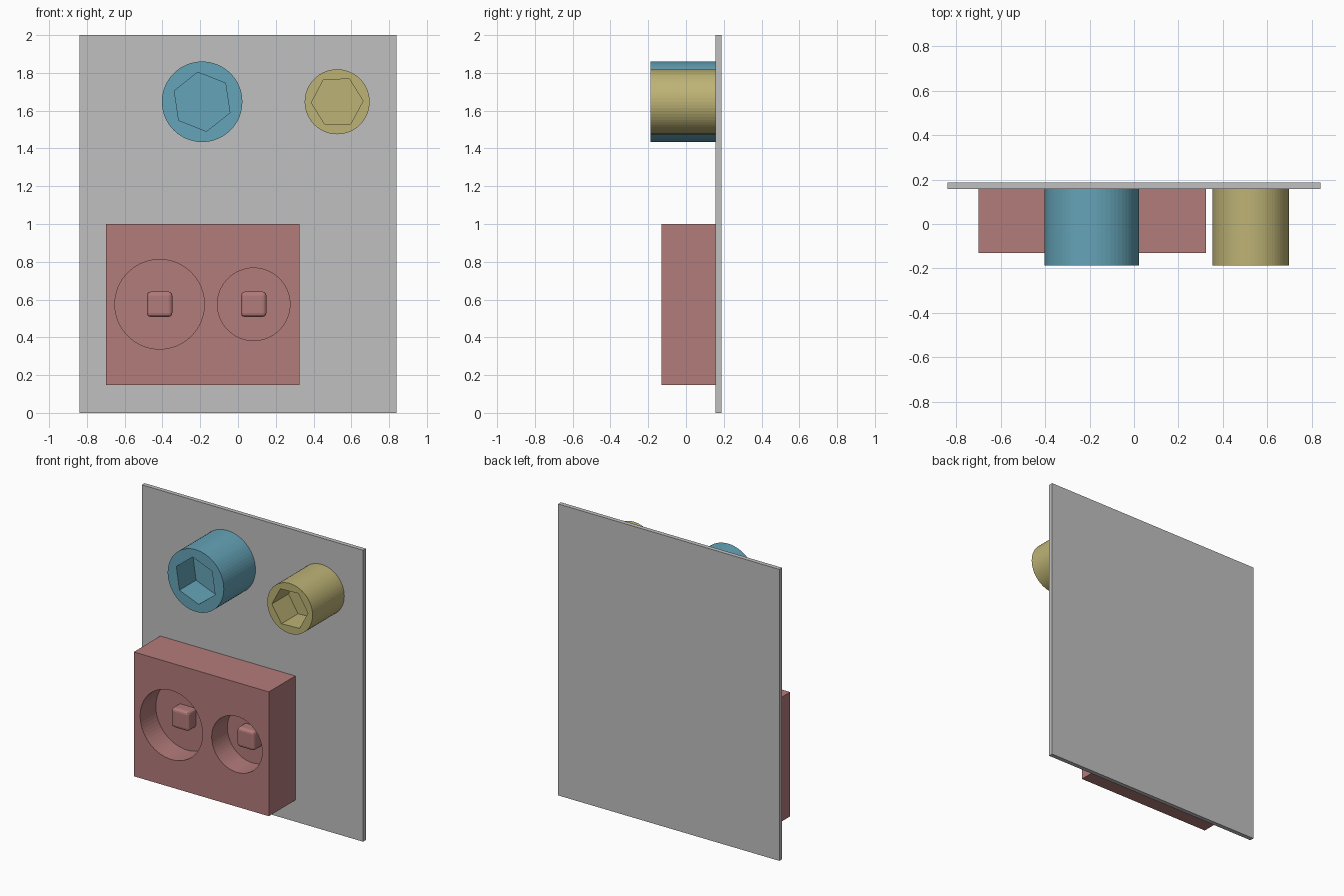
import bpy, math
from mathutils import Matrix

if "Cube" in bpy.data.objects:
    bpy.data.objects.remove(bpy.data.objects["Cube"])

PLATE_FRONT, PLATE_BACK = 0.157, 0.187


def material(name, rgb):
    m = bpy.data.materials.new(name)
    m.diffuse_color = (*rgb, 1)
    m.use_nodes = True
    m.node_tree.nodes["Principled BSDF"].inputs["Base Color"].default_value = m.diffuse_color
    return m


GREY = material("grey", (0.53, 0.53, 0.53))
RED = material("dusty red", (0.45, 0.20, 0.195))
BLUE = material("teal blue", (0.13, 0.37, 0.48))
YELLOW = material("sand yellow", (0.51, 0.45, 0.18))


def box(name, x0, x1, y0, y1, z0, z1, mat):
    bpy.ops.mesh.primitive_cube_add(size=1)
    ob = bpy.context.object
    ob.name = name
    ob.data.transform(Matrix.Translation(((x0 + x1) / 2, (y0 + y1) / 2, (z0 + z1) / 2))
                      @ Matrix.Diagonal((x1 - x0, y1 - y0, z1 - z0, 1)))
    ob.data.materials.append(mat)
    return ob


def prism(name, x, z, r, y0, y1, sides, mat, angle=0):
    """Prism along y; one corner points at the given angle in the front plane."""
    bpy.ops.mesh.primitive_cylinder_add(vertices=sides, radius=r, depth=y1 - y0)
    ob = bpy.context.object
    ob.name = name
    ob.data.transform(Matrix.Translation((x, (y0 + y1) / 2, z))
                      @ Matrix.Rotation(math.radians(90 - angle), 4, 'Y')
                      @ Matrix.Rotation(math.radians(90), 4, 'X'))
    ob.data.materials.append(mat)
    return ob


def apply(ob, mod):
    bpy.context.view_layer.objects.active = ob
    bpy.ops.object.modifier_apply(modifier=mod.name)


def cut(ob, cutter):
    mod = ob.modifiers.new("cut", 'BOOLEAN')
    mod.operation, mod.solver, mod.object = 'DIFFERENCE', 'EXACT', cutter
    apply(ob, mod)
    bpy.data.objects.remove(cutter)


# Back plate
box("back_plate", -0.84, 0.84, PLATE_FRONT, PLATE_BACK, 0, 2, GREY)

# Block with two round recesses, each holding a bevelled peg
FRONT, DEPTH = -0.13, 0.17
block = box("socket_block", -0.70, 0.325, FRONT, PLATE_FRONT, 0.147, 1.0, RED)
for side, x, r in (("left", -0.415, 0.237), ("right", 0.083, 0.192)):
    cut(block, prism("recess_cutter", x, 0.575, r, FRONT - 0.1, FRONT + DEPTH, 64, RED))
    peg = box(side + "_peg", x - 0.067, x + 0.067, FRONT + 0.09, FRONT + DEPTH + 0.05,
              0.508, 0.642, RED)
    bev = peg.modifiers.new("bevel", 'BEVEL')
    bev.width, bev.segments = 0.02, 3
    apply(peg, bev)

# Round knobs with hexagonal sockets: x, radius, socket radius, socket angle
TIP = -0.187
for name, x, r, hex_r, angle, mat in (
        ("large_knob", -0.19, 0.213, 0.158, 38.5, BLUE),
        ("small_knob", 0.525, 0.172, 0.137, 2, YELLOW)):
    knob = prism(name, x, 1.647, r, TIP, PLATE_FRONT, 64, mat)
    cut(knob, prism("hex_cutter", x, 1.647, hex_r, TIP - 0.1, TIP + 0.18, 6, mat, angle))
